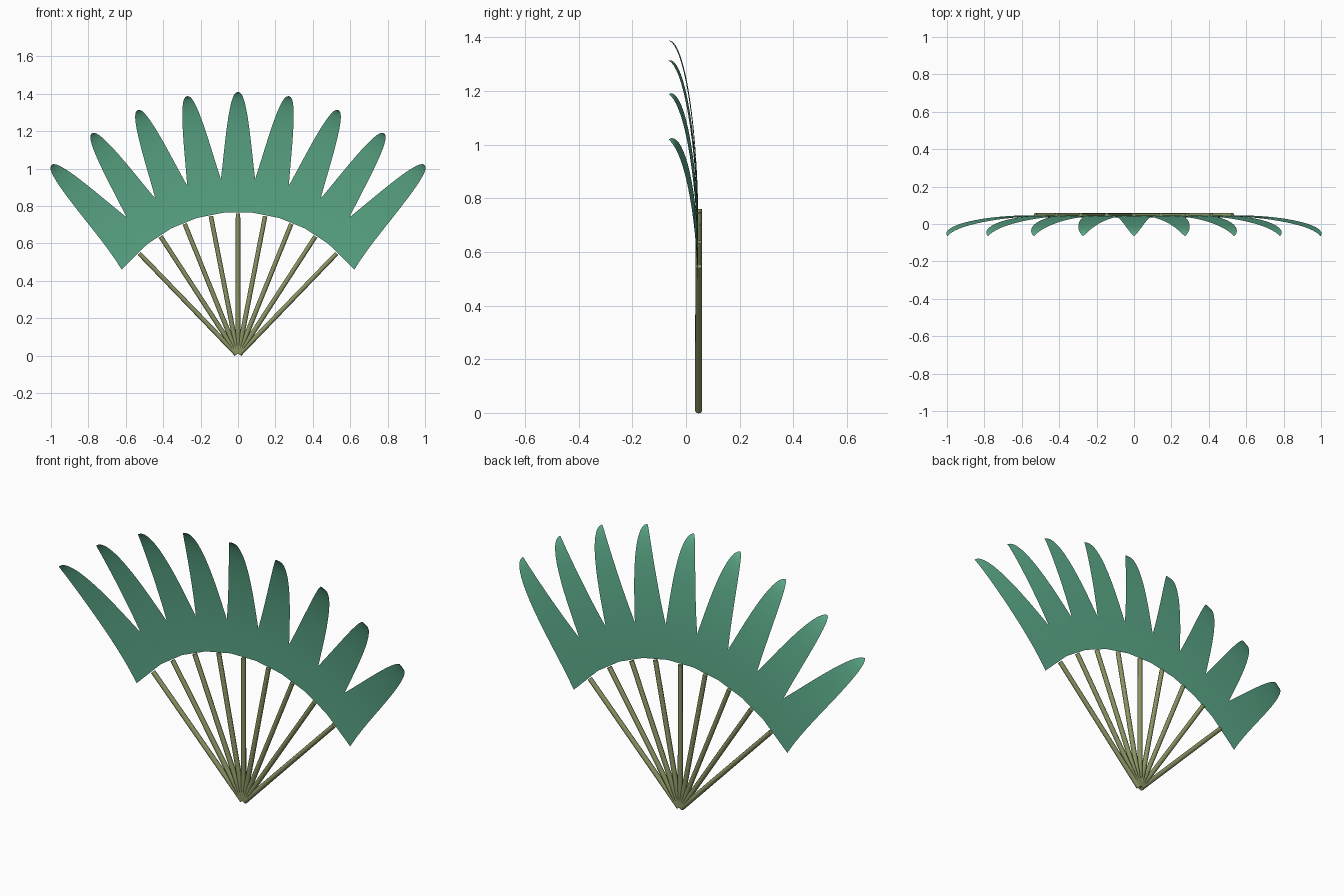
import bpy, bmesh
from math import sin, pi, sqrt, radians
from mathutils import Matrix, Vector

cube = bpy.data.objects.get("Cube")
if cube:
    bpy.data.objects.remove(cube, do_unlink=True)


def make_material(name, color):
    mat = bpy.data.materials.new(name)
    mat.use_nodes = True
    mat.diffuse_color = color
    mat.node_tree.nodes["Principled BSDF"].inputs["Base Color"].default_value = color
    return mat


green = make_material("leaf green", (0.105, 0.395, 0.245, 1))
olive = make_material("stem olive", (0.25, 0.30, 0.125, 1))

COUNT, STEP = 9, radians(11.1)
BASE, TIP = 0.765, 1.41      # blade reach measured from the pivot
BACK, CURL = 0.045, 0.098    # depth of the fan and forward curl of the tips


def add_object(name, bm, mat, angle):
    mesh = bpy.data.meshes.new(name)
    bm.transform(Matrix.Rotation(angle, 4, 'Y'))
    bm.to_mesh(mesh)
    bm.free()
    mesh.materials.append(mat)
    for face in mesh.polygons:
        face.use_smooth = len(face.vertices) < 5
    obj = bpy.data.objects.new(name, mesh)
    bpy.context.collection.objects.link(obj)


def make_blade(name, angle, reach):
    # Thin tapering sheet: flared base, round tip curling forward
    bm = bmesh.new()
    rings, previous = 16, None
    for i in range(rings + 1):
        t = sin(pi / 2 * i / rings)
        z = BASE + (reach - BASE) * t
        y = BACK - 0.012 * t - CURL * (1 - sqrt(max(0, 1 - t * t)))
        if i == rings:
            tip = bm.verts.new((0, y, z))
            for a, b in zip(previous, previous[1:]):
                bm.faces.new((a, b, tip))
        else:
            half = 0.1 * (1 - t) ** 0.42 + 0.022 * (1 - t) ** 5
            row = [bm.verts.new((half * s, y, z)) for s in (-1, 0, 1)]
            if previous:
                for k in range(2):
                    bm.faces.new((previous[k], previous[k + 1], row[k + 1], row[k]))
            previous = row
    add_object(name, bm, green, angle)


def make_stem(name, angle):
    # Slim rod from the pivot to the blade base
    bm = bmesh.new()
    length = BASE - 0.015
    center = Vector((0, BACK + 0.002, 0.01 + length / 2))
    bmesh.ops.create_cone(bm, cap_ends=True, segments=8, radius1=0.013, radius2=0.012,
                          depth=length, matrix=Matrix.Translation(center))
    add_object(name, bm, olive, angle)


for n in range(COUNT):
    place = n - COUNT // 2
    make_blade(f"leaf_blade_{n + 1}", place * STEP, TIP + 0.004 * abs(place))
    make_stem(f"stem_{n + 1}", place * radians(11))
